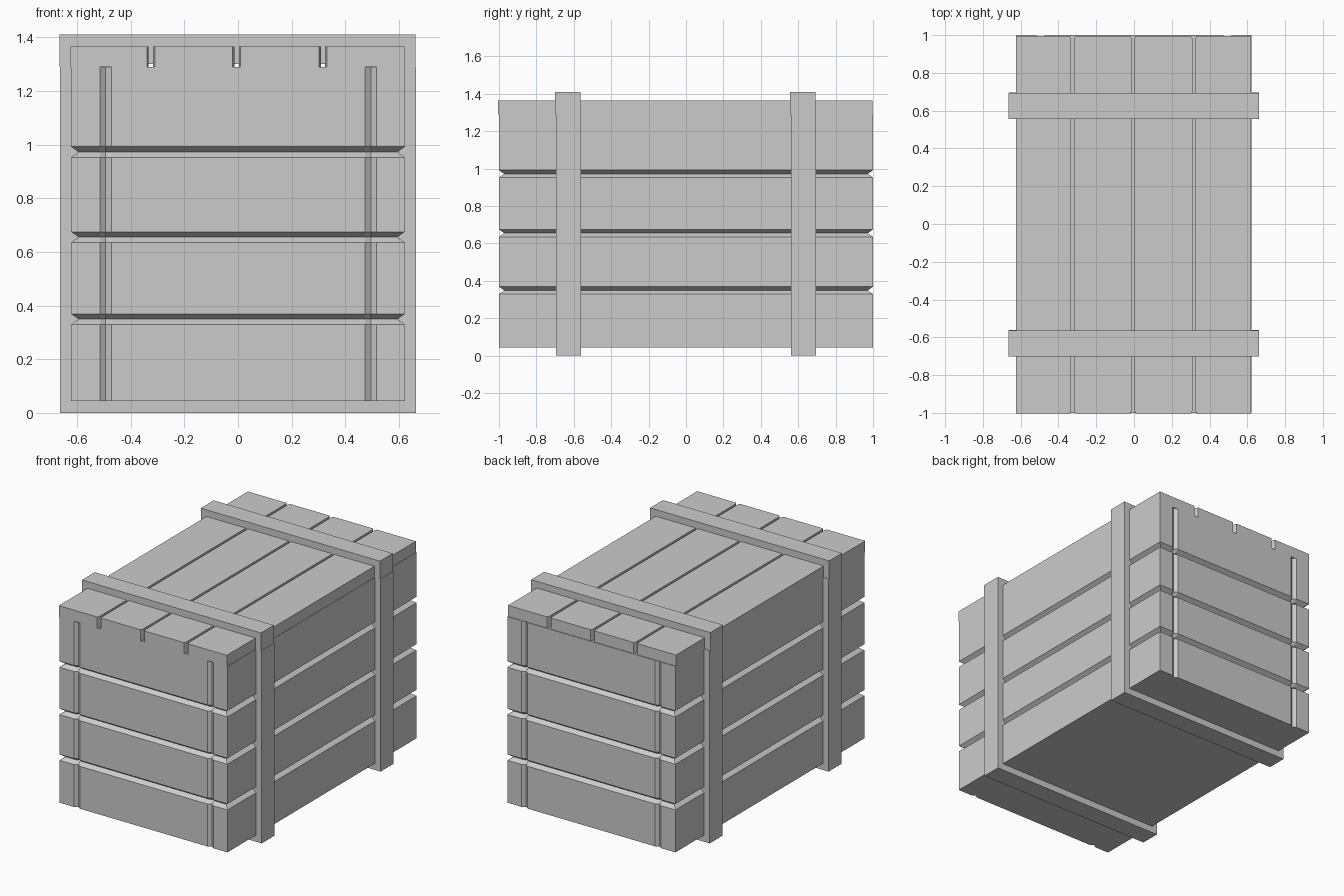
import bpy, bmesh

if "Cube" in bpy.data.objects:
    bpy.data.objects.remove(bpy.data.objects["Cube"])


def loft(name, rings):
    """Closed solid through matching rings of 3D points, flat n-gon caps."""
    bm = bmesh.new()
    vs = [[bm.verts.new(p) for p in r] for r in rings]
    n = len(vs[0])
    for a, b in zip(vs, vs[1:]):
        for i in range(n):
            j = (i + 1) % n
            bm.faces.new((a[i], a[j], b[j], b[i]))
    bm.faces.new(vs[0])
    bm.faces.new(vs[-1])
    bmesh.ops.recalc_face_normals(bm, faces=bm.faces)
    me = bpy.data.meshes.new(name)
    bm.to_mesh(me)
    bm.free()
    ob = bpy.data.objects.new(name, me)
    bpy.context.collection.objects.link(ob)
    return ob


def extrude_y(name, profile, y0, y1):
    return loft(name, [[(x, y, z) for x, z in profile] for y in (y0, y1)])


# Crate body: side boards divided by V grooves, corner post lines on both ends
W, L, BOTTOM, SEAM, TOP = 0.622, 1.0, 0.045, 1.29, 1.365


def body_ring(z, inset):
    x, y, d = W - inset, L - inset, 0.016
    front = [(-x, -y)]
    for c in (-0.493, 0.495):
        front += [(c - 0.022, -y), (c, -y + d), (c + 0.022, -y)]
    front.append((x, -y))
    back = [(px, -py) for px, py in reversed(front)]
    return [(px, py, z) for px, py in front + back]


rings = [body_ring(BOTTOM, 0)]
for z in (0.349, 0.655, 0.972):
    rings += [body_ring(z - 0.02, 0), body_ring(z, 0.028), body_ring(z + 0.02, 0)]
rings.append(body_ring(SEAM, 0))
loft("crate_body", rings)

# Lid planks, slightly off-centre, gaps flare at the plank ends
OX, OY = -0.002, -0.004
gaps = (-0.325, -0.005, 0.317)
edges = [-W + OX] + list(gaps) + [W + OX]
for i in range(4):
    left, right = edges[i], edges[i + 1]
    plank = []
    for y, h in ((-L, 0.015), (-L + 0.015, 0.008), (L - 0.015, 0.008), (L, 0.015)):
        x0 = left + (h if i > 0 else 0)
        x1 = right - (h if i < 3 else 0)
        plank.append([(x, y + OY, z) for x, z in
                      ((x0, SEAM), (x1, SEAM), (x1, TOP), (x0, TOP))])
    loft(f"lid_plank_{i + 1}", plank)

# Battens: U-shaped straps round the body and matching caps over the lid
S = 0.663
body_strap = [(-S, 0), (S, 0), (S, SEAM), (0.59, SEAM), (0.59, 0.06),
              (-0.59, 0.06), (-0.59, SEAM), (-S, SEAM)]
lid_strap = [(x + OX, z) for x, z in
             ((-S, SEAM), (-0.6, SEAM), (-0.6, 1.3), (0.6, 1.3),
              (0.6, SEAM), (S, SEAM), (S, 1.41), (-S, 1.41))]
for side, y in (("front", -0.629), ("back", 0.629)):
    extrude_y(f"{side}_body_strap", body_strap, y - 0.067, y + 0.067)
    extrude_y(f"{side}_lid_strap", lid_strap, y - 0.068 + OY, y + 0.068 + OY)
